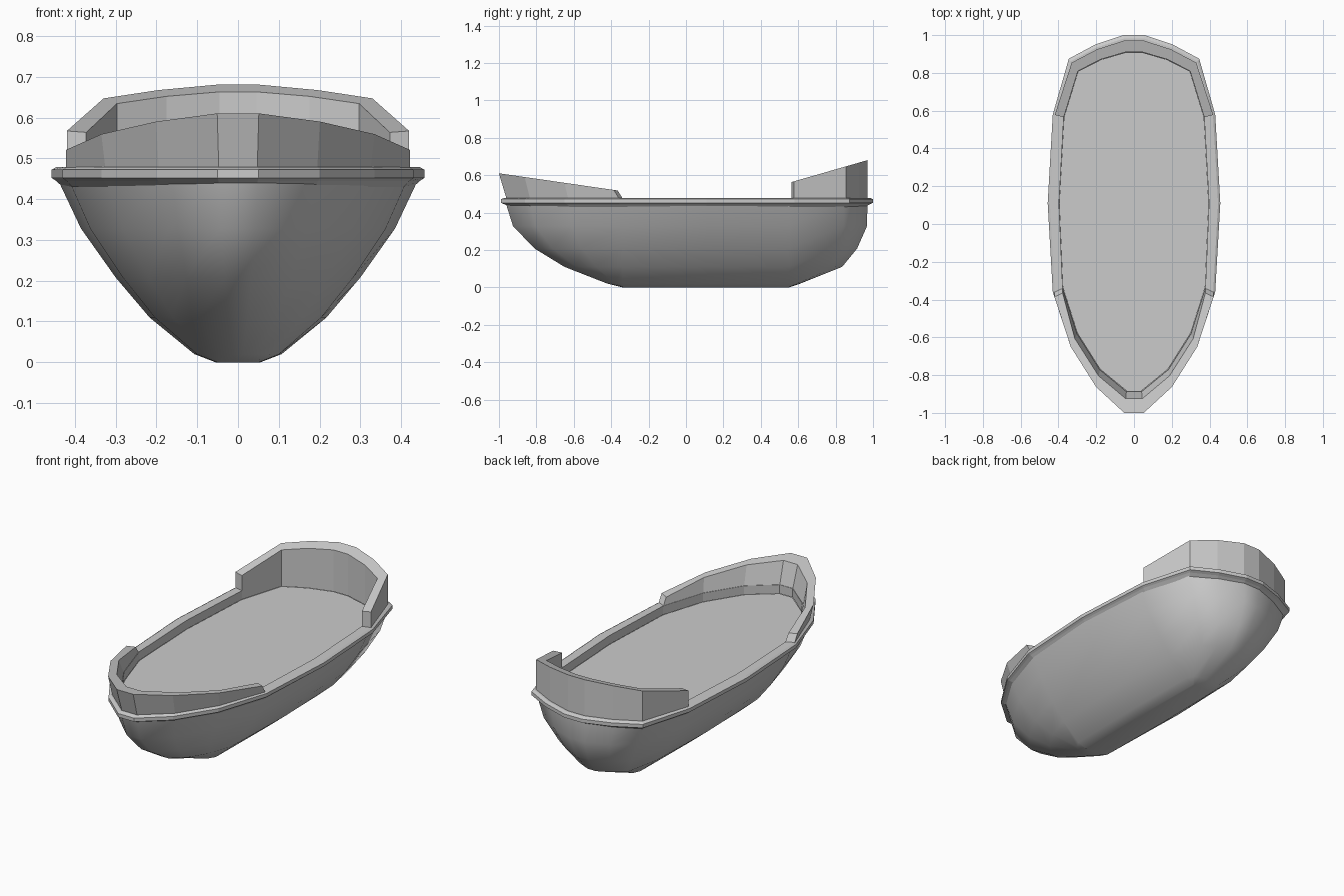
import bpy, bmesh

if "Cube" in bpy.data.objects:
    bpy.data.objects.remove(bpy.data.objects["Cube"])

grey = bpy.data.materials.new("boat grey")
grey.diffuse_color = (0.6, 0.6, 0.6, 1)
grey.use_nodes = True
grey.node_tree.nodes["Principled BSDF"].inputs["Base Color"].default_value = grey.diffuse_color

# Right half of the plan outline, bow to stern: outer rim edge and inner deck edge
OUTER = [(.05, -.99), (.20, -.86), (.335, -.65), (.43, -.36), (.457, .11),
         (.43, .58), (.345, .875), (.205, .95), (.055, 1.0)]
INNER = [(.04, -.885), (.18, -.77), (.30, -.58), (.378, -.335), (.397, .11),
         (.372, .565), (.297, .81), (.175, .872), (.045, .91)]


def plan(i, f):
    """Point between outer (f=0) and inner (f=1) outline at station i."""
    (a, b), (c, d) = OUTER[i], INNER[i]
    return a + (c - a) * f, b + (d - b) * f


def mirror_loop(half):
    return half + [(-x, y, z) for x, y, z in reversed(half)]


def loft(name, rings, closed=True, cap_first=False, cap_last=False, smooth=None):
    """Skin a list of equal-length point rings."""
    bm = bmesh.new()
    vs = [[bm.verts.new(p) for p in r] for r in rings]
    n = len(rings[0])
    for a, b in zip(vs, vs[1:]):
        for i in range(n if closed else n - 1):
            j = (i + 1) % n
            bm.faces.new((a[i], a[j], b[j], b[i]))
    if cap_first:
        bm.faces.new(vs[0])
    if cap_last:
        bm.faces.new(vs[-1])
    bmesh.ops.remove_doubles(bm, verts=bm.verts, dist=0.0005)
    bmesh.ops.recalc_face_normals(bm, faces=bm.faces)
    me = bpy.data.meshes.new(name)
    bm.to_mesh(me)
    bm.free()
    me.materials.append(grey)
    ob = bpy.data.objects.new(name, me)
    bpy.context.collection.objects.link(ob)
    if smooth:
        bpy.ops.object.select_all(action='DESELECT')
        ob.select_set(True)
        bpy.context.view_layer.objects.active = ob
        bpy.ops.object.shade_smooth_by_angle(angle=smooth)
    return ob


# Hull: prismatic midship with bow and stern caps that shrink towards the keel
# (height, half width, bow y, stern y)
LEVELS = [(0, .055, -.34, .55), (.02, .107, -.42, .61), (.11, .217, -.65, .835),
          (.208, .30, -.81, .915), (.328, .385, -.925, .968), (.455, .445, -.965, .97)]
hull_rings = []
for z, w, yb, ys in LEVELS:
    half = []
    for i, (X, Y) in enumerate(OUTER):
        if i <= 3:
            y = -.34 + (Y + .36) / (-.99 + .36) * (yb + .34)
        elif i >= 5:
            y = .55 + (Y - .58) / (1.0 - .58) * (ys - .55)
        else:
            y = Y
        half.append((X * w / .457, y, z))
    hull_rings.append(mirror_loop(half))
loft("hull", hull_rings, cap_first=True, smooth=0.9)

# Rim: bevelled band round the hull, its inner wall dropping to the deck
RIM = [(.43, .45), (.444, .2), (.452, 0), (.472, 0), (.479, .2), (.479, 1), (.43, 1)]
loft("rim", [mirror_loop([(*plan(i, f), z) for i in range(9)]) for z, f in RIM])

# Deck
loft("deck", [mirror_loop([(*plan(i, 1.02), z) for i in range(9)]) for z in (.42, .43)],
     cap_first=True, cap_last=True)


def bulwark(name, stations, section):
    """Raised wall; section(i) gives outer base, outer top, inner top, inner base."""
    right = [section(i) for i in stations]
    left = [[(-x, y, z) for x, y, z in s] for s in reversed(right)]
    loft(name, right + left, cap_first=True, cap_last=True)


# Bow bulwark: flares outwards, with slanted ends
def bow_section(i):
    flare = [-.1, -.03, 0, .17][i]
    pts = [(*plan(i, .17 if i == 3 else .3), .47)]
    for f in (flare, 1 if i == 3 else .62):
        x, y = plan(i, f)
        if i == 3:
            y -= .03
        pts.append((x, y, .61 - .145 * (y + 1)))
    pts.append((*plan(i, 1), .47))
    return pts


bulwark("bow_bulwark", [3, 2, 1, 0], bow_section)


# Stern bulwark: upright wall rising towards the back
def stern_section(i):
    f = .18 if i == 5 else .32
    top = lambda y: .565 + .288 * (y - .57)
    (x0, y0), (x1, y1) = plan(i, f), plan(i, 1)
    return [(x0, y0, .47), (x0, y0, top(y0)), (x1, y1, top(y1)), (x1, y1, .47)]


bulwark("stern_bulwark", [5, 6, 7, 8], stern_section)
